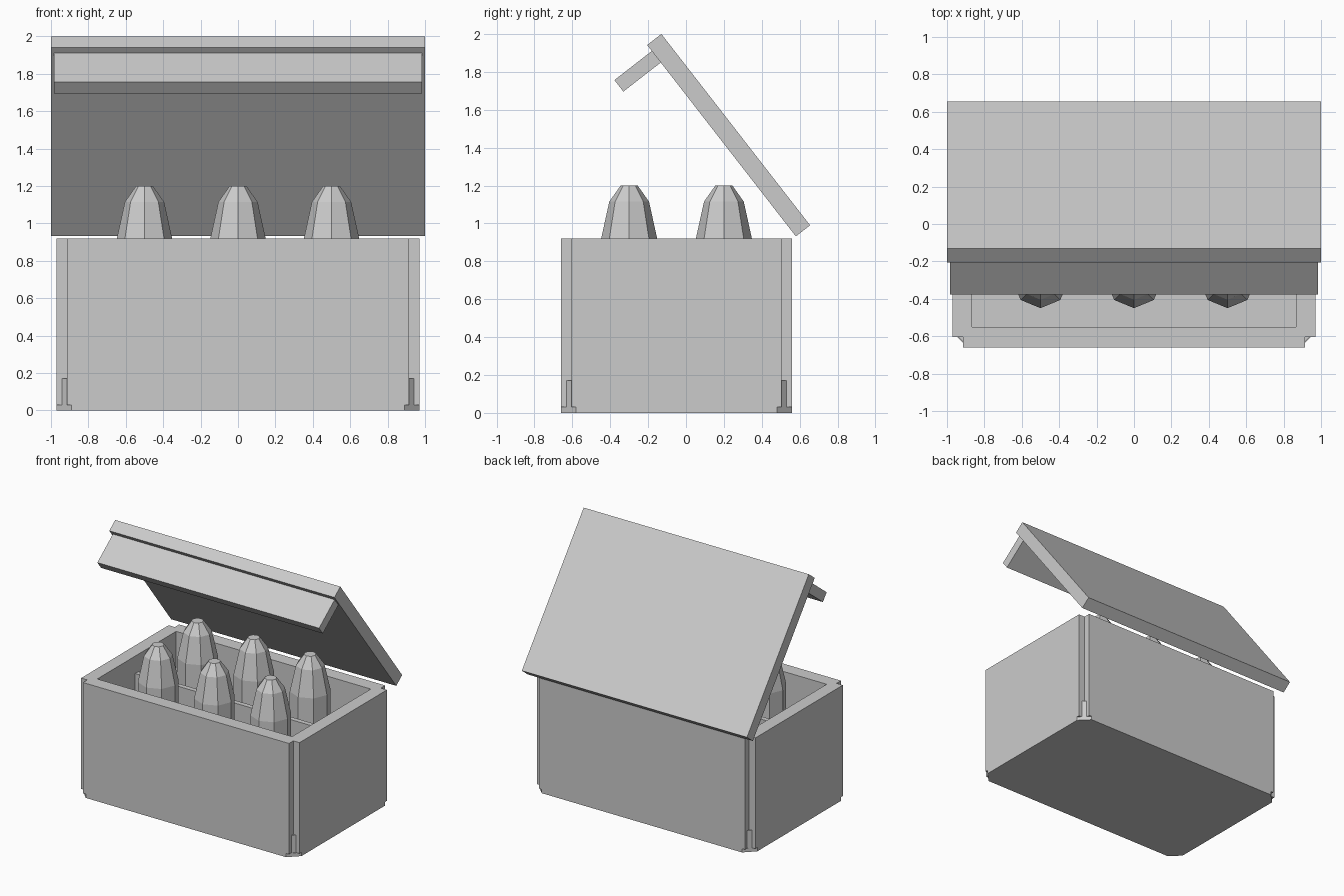
import bpy
from mathutils import Vector

cube = bpy.data.objects.get("Cube")
if cube:
    bpy.data.objects.remove(cube, do_unlink=True)

GREY = (0.6, 0.6, 0.6, 1.0)
mat = bpy.data.materials.new("plain_grey")
mat.use_nodes = True
mat.diffuse_color = GREY
mat.node_tree.nodes["Principled BSDF"].inputs["Base Color"].default_value = GREY


def solid(name, start, end):
    """Closed solid between two matching outlines of 3D points."""
    n = len(start)
    faces = [tuple(reversed(range(n))), tuple(range(n, 2 * n))]
    faces += [(i, (i + 1) % n, n + (i + 1) % n, n + i) for i in range(n)]
    mesh = bpy.data.meshes.new(name)
    mesh.from_pydata([tuple(p) for p in start + end], [], faces)
    mesh.materials.append(mat)
    obj = bpy.data.objects.new(name, mesh)
    bpy.context.collection.objects.link(obj)
    return obj


def upright(name, outline, z0, z1):
    """Counter-clockwise plan outline raised from z0 to z1."""
    return solid(name, [(x, y, z0) for x, y in outline], [(x, y, z1) for x, y in outline])


def box(name, hx, y0, y1, z0, z1):
    return upright(name, [(-hx, y0), (hx, y0), (hx, y1), (-hx, y1)], z0, z1)


def four_corners(corner):
    """Repeat the points of one corner (+x, +y quadrant) around the crate."""
    points = []
    for sx, sy in ((1, 1), (-1, 1), (-1, -1), (1, -1)):
        part = [(sx * x, sy * y + MID_Y) for x, y in corner]
        points += part if sx * sy > 0 else part[::-1]
    return points


# Crate: notched corners, hollow inside, chamfered base
HX, HY, MID_Y = 0.97, 0.61, -0.05
NOTCH, CHAMFER, BASE, RIM, FLOOR = 0.055, 0.08, 0.03, 0.92, 0.1
ix, iy = HX - NOTCH, HY - NOTCH
crate = upright("crate_body", four_corners([(HX, iy), (ix, iy), (ix, HY)]), BASE, RIM)
cutter = box("cavity_cutter", 0.865, -0.55, 0.45, FLOOR, RIM + 0.2)
cutter.hide_render = True
cutter.hide_viewport = True
cut = crate.modifiers.new("cavity", "BOOLEAN")
cut.operation = "DIFFERENCE"
cut.solver = "EXACT"
cut.object = cutter
upright("crate_base", four_corners([(HX, HY - CHAMFER), (HX - CHAMFER, HY)]), 0, BASE)

# Small triangular braces low in each corner notch
leg = CHAMFER - NOTCH
for sx, side in ((1, "left"), (-1, "right")):
    for sy, end in ((1, "back"), (-1, "front")):
        tri = [(ix, iy), (ix + leg, iy), (ix, iy + leg)]
        tri = [(sx * x, sy * y + MID_Y) for x, y in tri]
        upright(f"corner_brace_{end}_{side}", tri if sx * sy > 0 else tri[::-1], BASE, 0.17)

# Divider between the two rows
box("row_divider", 0.865, -0.07, -0.03, FLOOR, 0.78)


# Eight-sided shells: straight case with a tapered, blunt tip
def cone(name, x, y, r1, r2, z0, z1):
    bpy.ops.mesh.primitive_cone_add(vertices=8, radius1=r1, radius2=r2, depth=z1 - z0,
                                    location=(x, y, (z0 + z1) / 2))
    obj = bpy.context.object
    obj.name = name
    obj.data.materials.append(mat)


for y, row in ((-0.3, "front"), (0.2, "back")):
    for x, place in ((-0.5, "right"), (0, "middle"), (0.5, "left")):
        tag = f"{row}_{place}"
        cone(f"shell_case_{tag}", x, y, 0.15, 0.15, FLOOR, 0.91)
        cone(f"shell_taper_{tag}", x, y, 0.15, 0.105, 0.91, 1.115)
        cone(f"shell_tip_{tag}", x, y, 0.105, 0.045, 1.115, 1.2)

# Open lid: tilted slab and front lip, measured along and below the slab
origin = Vector((0, -0.13, 2.0))
along = Vector((0, 0.785, -1.01)).normalized()
below = Vector((0, along.z, -along.y))


def lid_part(name, hx, a0, a1, b0, b1):
    profile = [origin + along * a + below * b for a, b in ((a0, b0), (a0, b1), (a1, b1), (a1, b0))]
    shift = Vector((hx, 0, 0))
    solid(name, [p - shift for p in profile], [p + shift for p in profile])


lid_part("lid_panel", 1.0, 0, 1.279, 0, 0.095)
lid_part("lid_lip", 0.985, 0.04, 0.117, 0.095, 0.345)
